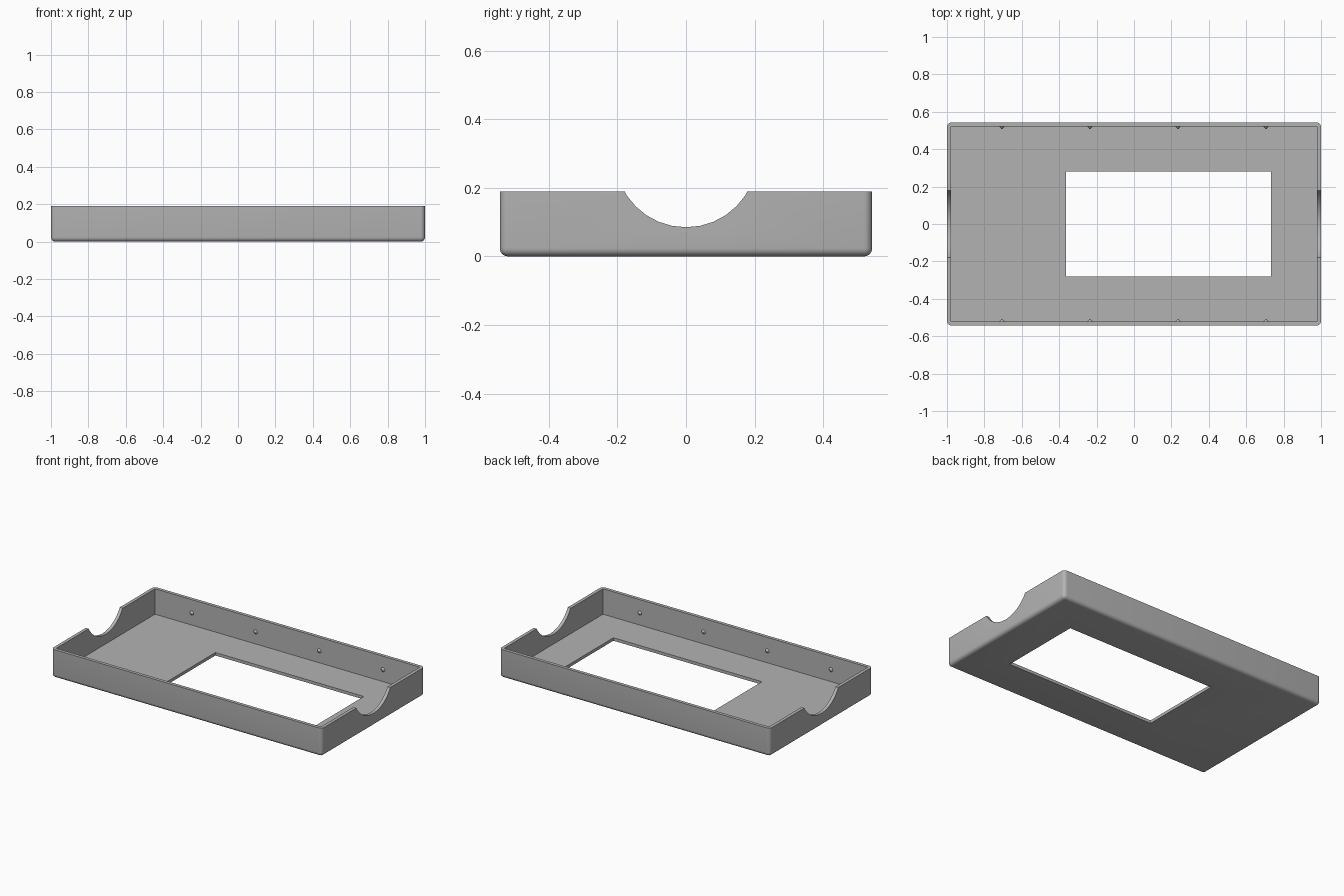
import bpy
import bmesh
import math
from mathutils import Matrix, Vector

default = bpy.data.objects.get("Cube")
if default:
    bpy.data.objects.remove(default, do_unlink=True)

LENGTH, WIDTH, HEIGHT = 2.0, 1.086, 0.19
WALL, FLOOR, ROUND = 0.022, 0.02, 0.024

grey = bpy.data.materials.new("plain grey")
grey.use_nodes = True
colour = (0.45, 0.45, 0.45, 1)
grey.diffuse_color = colour
grey.node_tree.nodes["Principled BSDF"].inputs["Base Color"].default_value = colour


def make_object(name, bm):
    mesh = bpy.data.meshes.new(name)
    bmesh.ops.recalc_face_normals(bm, faces=bm.faces)
    bm.to_mesh(mesh)
    bm.free()
    mesh.materials.append(grey)
    obj = bpy.data.objects.new(name, mesh)
    bpy.context.collection.objects.link(obj)
    return obj


def box(low, high):
    low, high = Vector(low), Vector(high)
    bm = bmesh.new()
    place = Matrix.Translation((low + high) / 2) @ Matrix.Diagonal((*(high - low), 1))
    bmesh.ops.create_cube(bm, size=1, matrix=place)
    return bm


def activate(obj):
    bpy.ops.object.select_all(action="DESELECT")
    obj.select_set(True)
    bpy.context.view_layer.objects.active = obj


def cut(target, cutter):
    cutter.hide_render = True
    mod = target.modifiers.new("cut", "BOOLEAN")
    mod.operation, mod.solver, mod.object = "DIFFERENCE", "EXACT", cutter
    activate(target)
    bpy.ops.object.modifier_apply(modifier=mod.name)
    bpy.data.objects.remove(cutter, do_unlink=True)


# Outer block, rounded everywhere except around the rim
bm = box((-LENGTH / 2, -WIDTH / 2, 0), (LENGTH / 2, WIDTH / 2, HEIGHT))
edges = [e for e in bm.edges if min(v.co.z for v in e.verts) < HEIGHT / 2]
bmesh.ops.bevel(bm, geom=edges, offset=ROUND, segments=6, profile=0.5, affect="EDGES")
tray = make_object("tray_shell", bm)

# Hollow interior
inner_x, inner_y = LENGTH / 2 - WALL, WIDTH / 2 - WALL
cut(tray, make_object("cavity_cutter", box((-inner_x, -inner_y, FLOOR), (inner_x, inner_y, 0.5))))

# Off-centre window through the floor
cut(tray, make_object("window_cutter", box((-0.364, -0.281, -0.1), (0.733, 0.281, 0.1))))

# Round notches in both end walls
bm = bmesh.new()
lie_along_x = Matrix.Translation((0, 0, 0.2925)) @ Matrix.Rotation(math.pi / 2, 4, "Y")
bmesh.ops.create_cone(bm, cap_ends=True, segments=32, radius1=0.2075, radius2=0.2075,
                      depth=2.4, matrix=lie_along_x)
cut(tray, make_object("notch_cutter", bm))

activate(tray)
bpy.ops.object.shade_smooth_by_angle(angle=math.radians(30))

# Small pointed snap pegs along the long walls
for side, label in ((1, "back"), (-1, "front")):
    for i in range(4):
        bm = bmesh.new()
        place = (Matrix.Translation((-0.706 + i * 0.4707, side * (inner_y - 0.006), 0.1))
                 @ Matrix.Rotation(side * math.pi / 2, 4, "X"))
        bmesh.ops.create_cone(bm, cap_ends=True, segments=12, radius1=0.016, radius2=0.002,
                              depth=0.016, matrix=place)
        make_object(f"{label}_peg_{i + 1}", bm)
